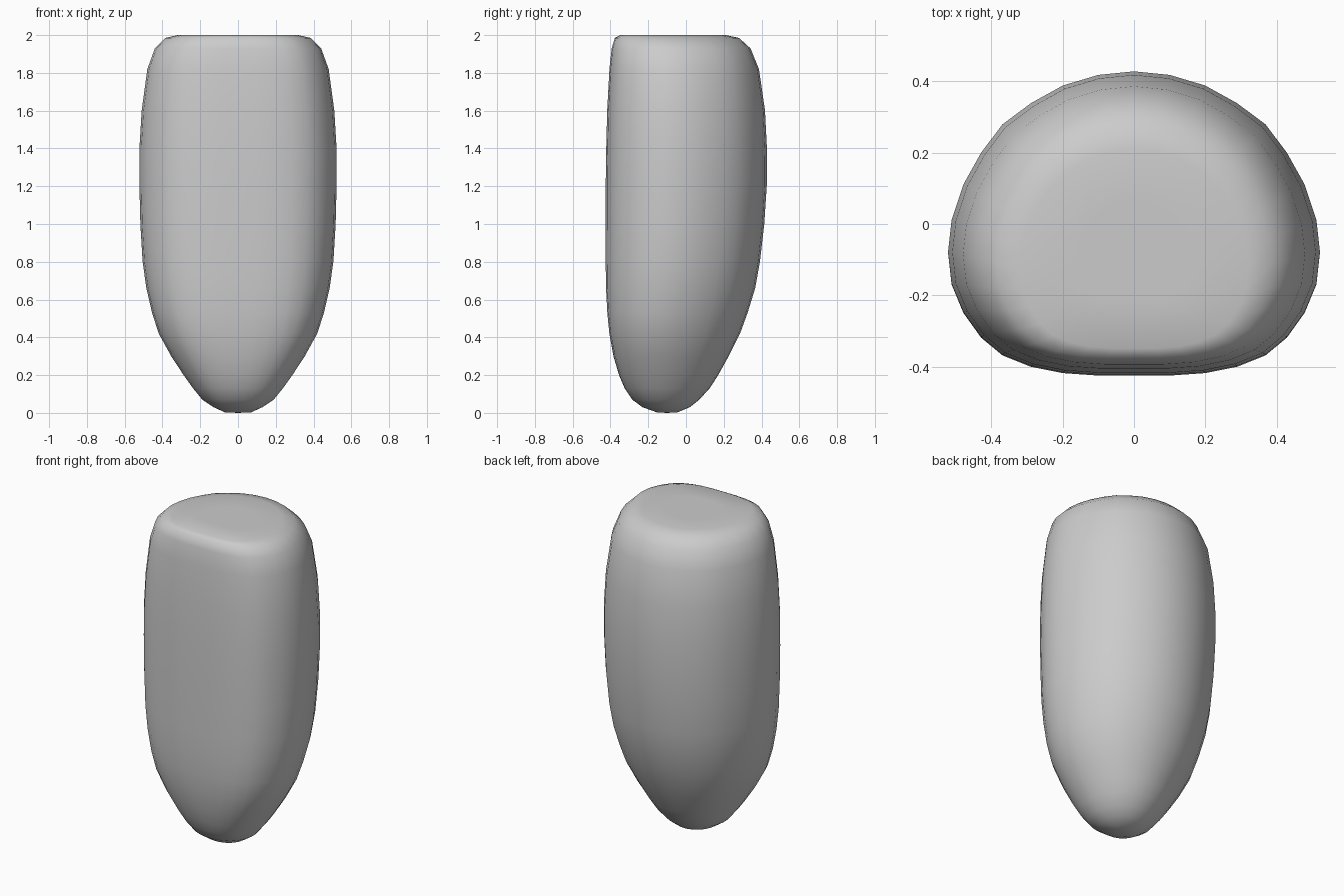
import bpy, bmesh

if "Cube" in bpy.data.objects:
    bpy.data.objects.remove(bpy.data.objects["Cube"])

# Right half of the widest cross-section, back centre to front centre
HALF = [(0, .43), (.10, .42), (.20, .39), (.29, .34), (.37, .28), (.43, .20),
        (.48, .11), (.513, .01), (.523, -.08), (.513, -.17), (.48, -.25),
        (.43, -.32), (.37, -.37), (.29, -.402), (.20, -.42), (.10, -.427), (0, -.427)]
SECTION = HALF + [(-x, y) for x, y in HALF[-2:0:-1]]

# Height, half width, front y, back y
LEVELS = [(.003, .07, -.155, -.045), (.03, .13, -.23, .02), (.07, .19, -.285, .07),
          (.13, .24, -.325, .125), (.2, .29, -.355, .17), (.3, .355, -.385, .225),
          (.42, .42, -.407, .285), (.53, .455, -.418, .325), (.66, .485, -.425, .365),
          (.8, .505, -.427, .39), (1.0, .517, -.427, .413), (1.2, .522, -.427, .426),
          (1.4, .522, -.424, .427), (1.6, .51, -.419, .417), (1.82, .48, -.407, .385),
          (1.93, .44, -.395, .34), (1.985, .385, -.378, .28), (2.0, .32, -.35, .21),
          (2.0, .16, -.21, .07)]

bm = bmesh.new()


def add_ring(z, half_width, front, back):
    mid, depth = (front + back) / 2, (back - front) / 2
    blend = min(1, .25 + z / .6)  # rounder near the tip
    ring = []
    for x, y in SECTION:
        u, v = x / .523, y / .4285
        r = max((u * u + v * v) ** .5, 1e-6)
        k = blend + (1 - blend) / r
        ring.append(bm.verts.new((u * k * half_width, mid + v * k * depth, z)))
    return ring


# Loft the body
rings = [add_ring(*level) for level in LEVELS]
n = len(SECTION)
for lower, upper in zip(rings, rings[1:]):
    for i in range(n):
        j = (i + 1) % n
        bm.faces.new((lower[i], lower[j], upper[j], upper[i]))

# Close the tip and the flat top
for ring, centre in ((rings[0], (0, -.1, 0)), (rings[-1], (0, -.07, 2))):
    c = bm.verts.new(centre)
    for i in range(n):
        bm.faces.new((ring[i], ring[(i + 1) % n], c))
bmesh.ops.recalc_face_normals(bm, faces=bm.faces)
for f in bm.faces:
    f.smooth = True

mesh = bpy.data.meshes.new("tapered_body")
bm.to_mesh(mesh)
bm.free()
body = bpy.data.objects.new("tapered_body", mesh)
bpy.context.collection.objects.link(body)
